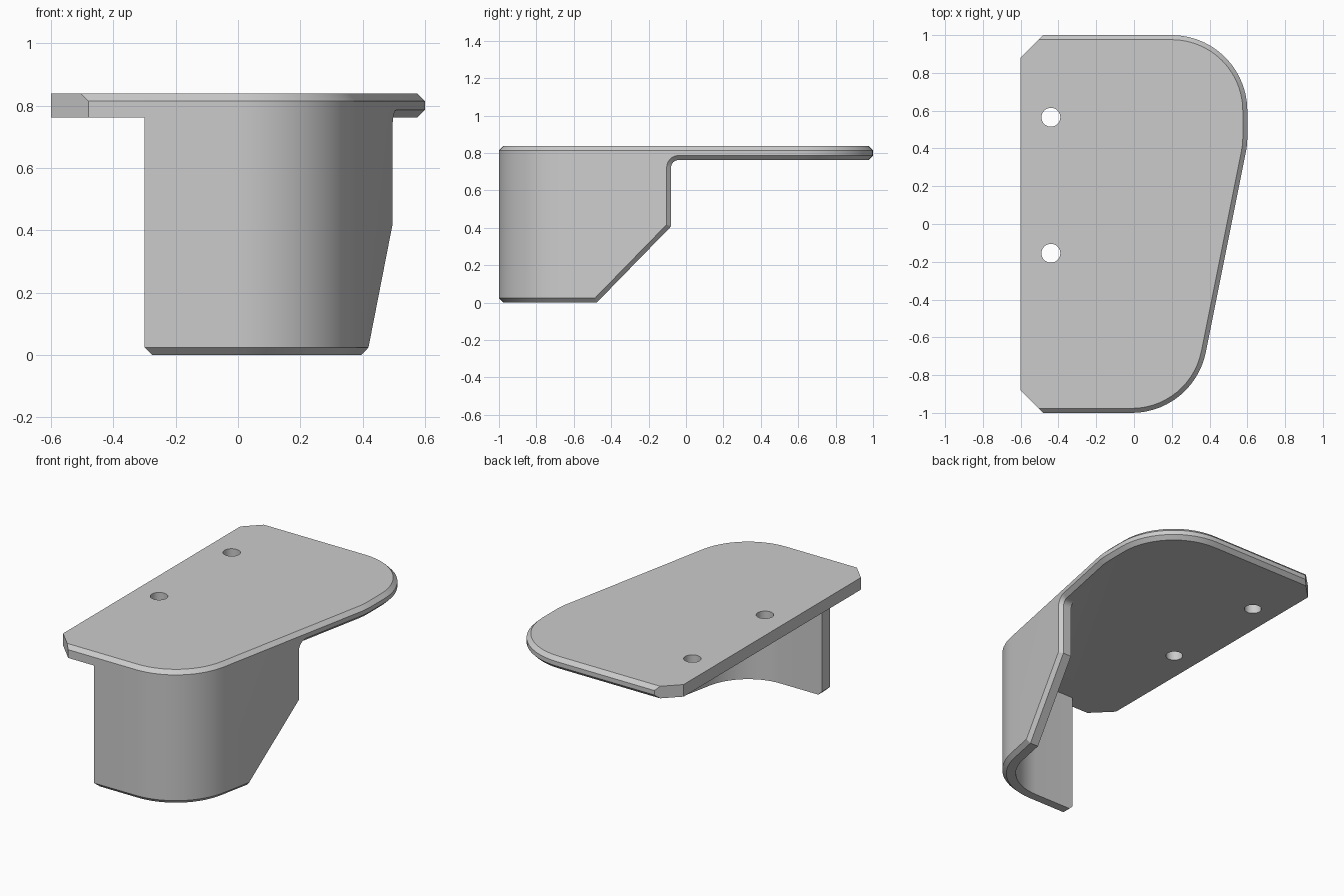
import bpy, bmesh
from math import cos, sin, pi, atan2
from mathutils import Vector

TOP, UNDER = 0.838, 0.762      # plate faces
WALL, CHAMFER = 0.08, 0.024
TILT = -atan2(0.2, 1)          # direction of the slanted side

cube = bpy.data.objects.get("Cube")
if cube:
    bpy.data.objects.remove(cube, do_unlink=True)


def arc(cx, cy, r, a0, a1, n=14):
    return [(cx + r * cos(a0 + (a1 - a0) * i / n),
             cy + r * sin(a0 + (a1 - a0) * i / n)) for i in range(n + 1)]


def prism(name, points, place, depth):
    """Extrude a 2D polygon; place maps its points into 3D."""
    bm = bmesh.new()
    face = bm.faces.new([bm.verts.new(place(*p)) for p in points])
    ext = bmesh.ops.extrude_face_region(bm, geom=[face])
    verts = [v for v in ext["geom"] if isinstance(v, bmesh.types.BMVert)]
    bmesh.ops.translate(bm, verts=verts, vec=depth)
    bmesh.ops.recalc_face_normals(bm, faces=bm.faces)
    mesh = bpy.data.meshes.new(name)
    bm.to_mesh(mesh)
    bm.free()
    obj = bpy.data.objects.new(name, mesh)
    bpy.context.collection.objects.link(obj)
    return obj


def combine(obj, tool, operation):
    mod = obj.modifiers.new("cut", 'BOOLEAN')
    mod.operation, mod.solver, mod.object = operation, 'EXACT', tool
    bpy.context.view_layer.objects.active = obj
    bpy.ops.object.modifier_apply(modifier=mod.name)
    bpy.data.objects.remove(tool, do_unlink=True)


# Plan outline of the plate: rounded right side, clipped left corners
outline = [(-0.6, 0.88), (-0.6, -0.88), (-0.48, -1)]
outline += arc(-0.012, -0.6, 0.4, -pi / 2, TILT)
outline += arc(0.2, 0.459, 0.4, TILT, 0, 3)
outline += arc(0.2, 0.6, 0.4, 0, pi / 2)
outline += [(-0.48, 1)]
bracket = prism("mounting_bracket", outline, lambda x, y: (x, y, -0.5), (0, 0, 2))

# Side silhouette: plate with a wall that tapers at its lower end
side = [(-1.2, TOP), (-1.2, 0), (-0.477, 0), (-0.08, 0.407)]
side += arc(-0.04, UNDER - 0.04, 0.04, pi, pi / 2, 6)
side += [(1.2, UNDER), (1.2, TOP)]
combine(bracket, prism("side_cutter", side, lambda y, z: (-1, y, z), (2, 0, 0)),
        'INTERSECT')

# Hollow behind the curved wall
inner = [(-1, 0.1), (-1, -1.2), (-0.3, -1.2), (-0.3, -1 + WALL)]
inner += arc(-0.012, -0.6, 0.4 - WALL, -pi / 2, TILT)
inner += [(0.454, 0.1)]
combine(bracket, prism("hollow_cutter", inner, lambda x, y: (x, y, -0.2),
                       (0, 0, UNDER + 0.2)), 'DIFFERENCE')

# Chamfer the outer rim of the plate and wall
bm = bmesh.new()
bm.from_mesh(bracket.data)
bmesh.ops.remove_doubles(bm, verts=bm.verts, dist=1e-5)
bmesh.ops.dissolve_limit(bm, angle_limit=0.015, verts=bm.verts, edges=bm.edges)


def rim_depth(p):
    """Distance of a point inside the convex plan outline."""
    best = 9
    for a, b in zip(outline, outline[1:] + outline[:1]):
        d = Vector((b[0] - a[0], b[1] - a[1]))
        if d.length > 1e-6:
            d.normalize()
            best = min(best, d.x * (p.y - a[1]) - d.y * (p.x - a[0]))
    return best


def is_outer(face):
    return abs(face.normal.z) < 0.01 and abs(rim_depth(face.calc_center_median())) < 1e-3


outer = {f for f in bm.faces if is_outer(f)}
rim = []
for e in bm.edges:
    mid = (e.verts[0].co + e.verts[1].co) / 2
    boundary = sum(f in outer for f in e.link_faces) == 1
    plain = mid.x < -0.479 or (mid.x < -0.29 and mid.y < 0 and mid.z < TOP - 0.01)
    wall_foot = all(abs(v.co.x + 0.3) < 1e-3 and abs(v.co.z) < 1e-3 for v in e.verts)
    if (boundary and not plain) or wall_foot:
        rim.append(e)
bmesh.ops.bevel(bm, geom=rim, offset=CHAMFER, offset_type='OFFSET', segments=1,
                profile=0.5, affect='EDGES', clamp_overlap=False)
bmesh.ops.recalc_face_normals(bm, faces=bm.faces)
bm.to_mesh(bracket.data)
bm.free()

# Two screw holes
for y in (0.565, -0.155):
    hole = arc(-0.44, y, 0.05, 0, 2 * pi, 32)[:-1]
    combine(bracket, prism("hole_cutter", hole, lambda x, y: (x, y, 0.5), (0, 0, 1)),
            'DIFFERENCE')

# Grey finish
grey = bpy.data.materials.new("plain_grey")
grey.use_nodes = True
colour = (0.6, 0.6, 0.6, 1)
grey.diffuse_color = colour
grey.node_tree.nodes["Principled BSDF"].inputs["Base Color"].default_value = colour
bracket.data.materials.clear()
bracket.data.materials.append(grey)
for p in bracket.data.polygons:
    p.material_index = 0

bpy.ops.object.select_all(action='DESELECT')
bracket.select_set(True)
bpy.context.view_layer.objects.active = bracket
bpy.ops.object.shade_smooth_by_angle(angle=pi / 7)
